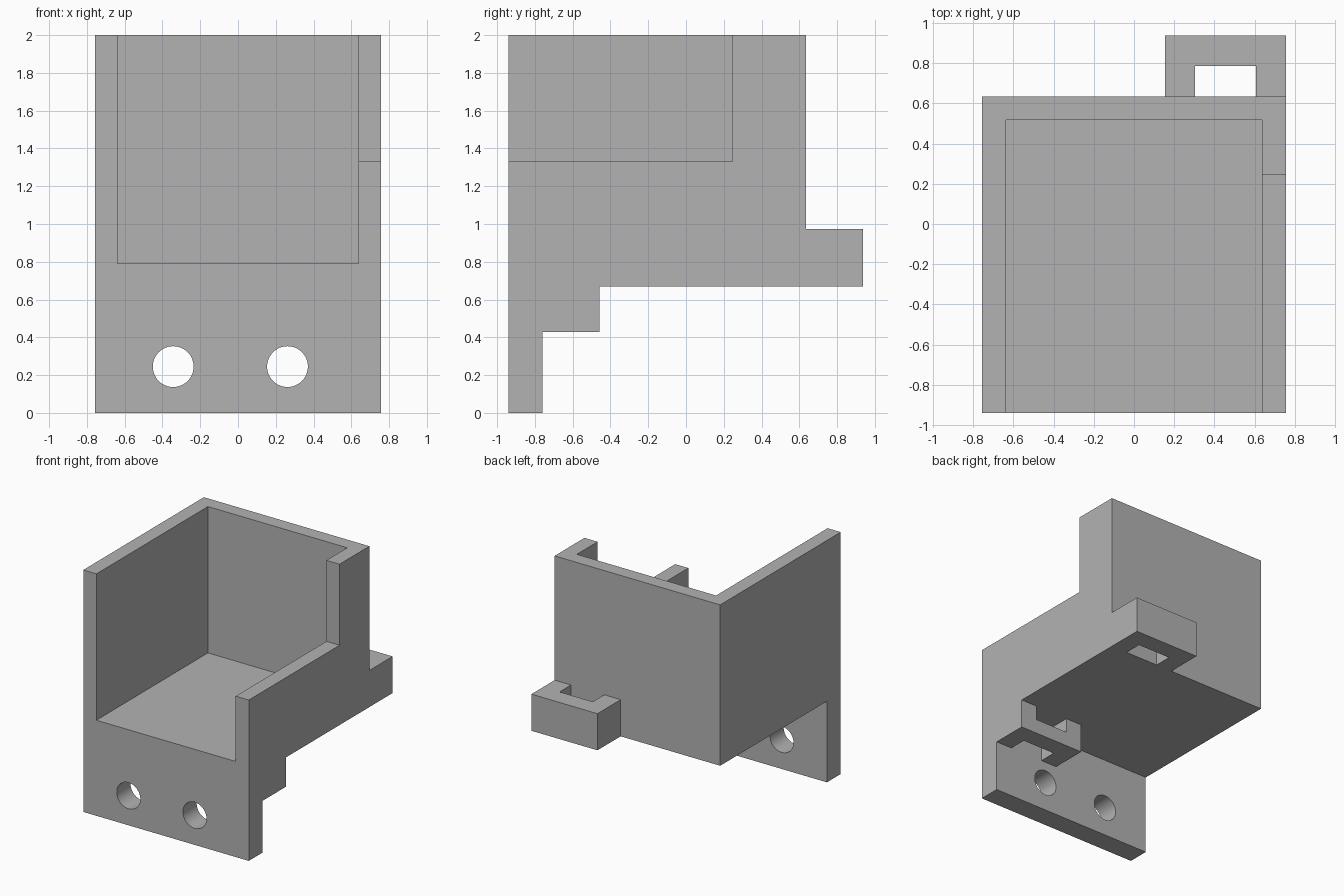
import bpy
import bmesh
from mathutils import Vector

cube = bpy.data.objects.get("Cube")
if cube:
    bpy.data.objects.remove(cube, do_unlink=True)

# Main dimensions
HALF_W = 0.757
INNER = 0.637
FRONT, PLATE_BACK, BACK = -0.94, -0.76, 0.635
UNDERSIDE, FLOOR, TOP = 0.67, 0.79, 2.0

grey = bpy.data.materials.new("plain grey")
grey.use_nodes = True
colour = (0.45, 0.45, 0.45, 1)
grey.diffuse_color = colour
grey.node_tree.nodes["Principled BSDF"].inputs["Base Color"].default_value = colour


def finish(name, bm):
    bmesh.ops.recalc_face_normals(bm, faces=bm.faces)
    mesh = bpy.data.meshes.new(name)
    bm.to_mesh(mesh)
    bm.free()
    mesh.materials.append(grey)
    obj = bpy.data.objects.new(name, mesh)
    bpy.context.collection.objects.link(obj)
    return obj


def prism(name, points, direction):
    """Extrude a flat outline along a direction."""
    bm = bmesh.new()
    face = bm.faces.new([bm.verts.new(p) for p in points])
    extruded = bmesh.ops.extrude_face_region(bm, geom=[face])["geom"]
    verts = [v for v in extruded if isinstance(v, bmesh.types.BMVert)]
    bmesh.ops.translate(bm, verts=verts, vec=Vector(direction))
    return finish(name, bm)


def box(name, x, y, z):
    outline = [(x[0], y[0], z[0]), (x[1], y[0], z[0]),
               (x[1], y[1], z[0]), (x[0], y[1], z[0])]
    return prism(name, outline, (0, 0, z[1] - z[0]))


def cylinder_y(name, x, z, radius):
    bm = bmesh.new()
    bmesh.ops.create_cone(bm, cap_ends=True, segments=48, radius1=radius,
                          radius2=radius, depth=0.6)
    for v in bm.verts:
        v.co = (v.co.x + x, v.co.z + PLATE_BACK, v.co.y + z)
    return finish(name, bm)


def cut(target, cutter):
    cutter.hide_render = True
    mod = target.modifiers.new("cut", "BOOLEAN")
    mod.operation = "DIFFERENCE"
    mod.solver = "EXACT"
    mod.object = cutter
    bpy.context.view_layer.objects.active = target
    bpy.ops.object.modifier_apply(modifier=mod.name)
    bpy.data.objects.remove(cutter, do_unlink=True)


def loop_bracket(name, y, z):
    """U-shaped lug that closes into a loop against the surface at y."""
    outer, inner = (0.153, HALF_W), (0.303, 0.607)
    mid, end = y + 0.15, y + 0.303
    flat = [(outer[0], y), (inner[0], y), (inner[0], mid), (inner[1], mid),
            (inner[1], y), (outer[1], y), (outer[1], end), (outer[0], end)]
    return prism(name, [(a, b, z[0]) for a, b in flat], (0, 0, z[1] - z[0]))


# Tray body with the hanging front plate
side = [(FRONT, 0), (PLATE_BACK, 0), (PLATE_BACK, UNDERSIDE),
        (BACK, UNDERSIDE), (BACK, TOP), (FRONT, TOP)]
body = prism("tray_body", [(-HALF_W, y, z) for y, z in side], (2 * HALF_W, 0, 0))

# Open-fronted cavity and the lowered left wall
cut(body, box("cavity", (-INNER, INNER), (-1.2, 0.517), (FLOOR, 2.3)))
cut(body, box("wall_cutout", (0.5, 1), (-1.3, 0.245), (1.33, 2.4)))

# Screw holes through the front plate
for x in (-0.343, 0.262):
    cut(body, cylinder_y("screw_hole", x, 0.245, 0.108))

# Rear and lower loops
rear = loop_bracket("rear_bracket", BACK, (UNDERSIDE, 0.973))
lower = loop_bracket("lower_bracket", PLATE_BACK, (0.428, UNDERSIDE))
cut(lower, box("strap_window", (0.303, 0.607), (-0.7, -0.3), (0.55, 0.8)))

# Smooth hole walls, sharp corners everywhere else
for obj in (body, rear, lower):
    bpy.ops.object.select_all(action="DESELECT")
    obj.select_set(True)
    bpy.context.view_layer.objects.active = obj
    bpy.ops.object.shade_smooth_by_angle()
